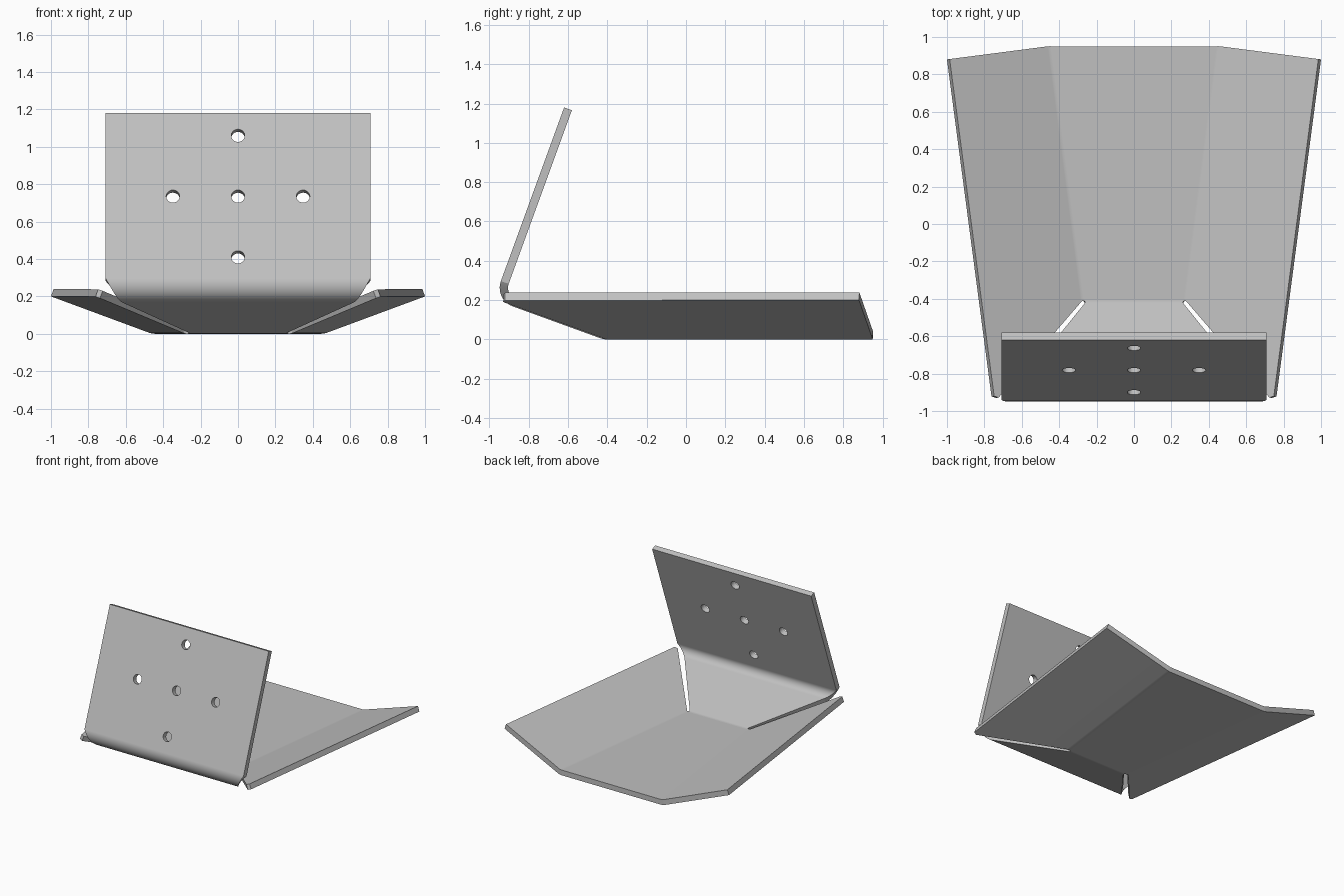
import bpy, bmesh, math
from mathutils import Matrix, Vector

if "Cube" in bpy.data.objects:
    bpy.data.objects.remove(bpy.data.objects["Cube"], do_unlink=True)

THICK = 0.042
TILT = math.radians(20)
SLOPE = math.tan(TILT)

steel = bpy.data.materials.new("grey_steel")
steel.use_nodes = True
grey = (0.53, 0.53, 0.53, 1)
steel.diffuse_color = grey
steel.node_tree.nodes["Principled BSDF"].inputs["Base Color"].default_value = grey


def make_object(name, bm):
    mesh = bpy.data.meshes.new(name)
    bm.to_mesh(mesh)
    bm.free()
    mesh.materials.append(steel)
    obj = bpy.data.objects.new(name, mesh)
    bpy.context.collection.objects.link(obj)
    return obj


def wing_height(x, y):
    # wings rise outward from the slanted fold line
    return SLOPE * (x - 0.46 - (y - 0.95) * 0.13)


# Outer skin of the folded sheet
bm = bmesh.new()
back = {s: bm.verts.new((s * 0.46, 0.95, 0)) for s in (-1, 1)}
notch = {s: bm.verts.new((s * 0.284, -0.405, 0)) for s in (-1, 1)}
ramp = {s: bm.verts.new((s * 0.25, -0.42, 0)) for s in (-1, 1)}

# Floor
bm.faces.new([back[1], back[-1], notch[-1], ramp[-1], ramp[1], notch[1]])
folds = [bm.edges.get((ramp[-1], ramp[1]))]

# Side wings
for s in (-1, 1):
    outline = [(1.0, 0.88), (0.762, -0.922), (0.738, -0.93)]
    verts = [bm.verts.new((s * x, y, wing_height(x, y))) for x, y in outline]
    face = [notch[s]] + verts[::-1] + [back[s]]
    bm.faces.new(face if s > 0 else face[::-1])
    folds.append(bm.edges.get((notch[s], back[s])))

# Front ramp, rounded bend and leaning mounting plate
corner = Vector((-0.976, 0.2023))
along_plate = Vector((math.sin(TILT), math.cos(TILT)))
along_ramp = Vector((math.cos(TILT), -math.sin(TILT)))
radius, steps = 0.1, 10
centre = corner + radius * (along_plate + along_ramp)
rows = []
for i in range(steps + 1):
    t = i / steps
    a = t * math.pi / 2
    p = centre - radius * (math.cos(a) * along_plate + math.sin(a) * along_ramp)
    rows.append((p.x, p.y, 0.62 + 0.088 * t))
rows.append((-0.62, 1.18, 0.708))
left, right = ramp[1], ramp[-1]
for y, z, w in rows:
    new_left, new_right = bm.verts.new((w, y, z)), bm.verts.new((-w, y, z))
    bm.faces.new([left, right, new_right, new_left])
    left, right = new_left, new_right

# Soften the shallow folds, then make all faces point inward to the cradle
bmesh.ops.bevel(bm, geom=folds, offset=0.016, segments=3, profile=0.5, affect='EDGES')
bmesh.ops.recalc_face_normals(bm, faces=bm.faces)
floor = min(bm.faces, key=lambda f: f.calc_center_median().z)
floor.normal_update()
if floor.normal.z < 0:
    bmesh.ops.reverse_faces(bm, faces=bm.faces)
bracket = make_object("folded_bracket", bm)

# Cutters for the five bolt holes
bm = bmesh.new()
for x, z in [(0, 1.06), (0, 0.735), (0, 0.41), (-0.348, 0.735), (0.348, 0.735)]:
    y = corner.x + (z - corner.y) * SLOPE
    bmesh.ops.create_cone(
        bm, cap_ends=True, segments=32, radius1=0.036, radius2=0.036, depth=0.2,
        matrix=Matrix.Translation((x, y, z)) @ Matrix.Rotation(math.pi / 2 - TILT, 4, 'X'))
cutter = make_object("hole_cutter", bm)
cutter.hide_render = True

# Sheet thickness and holes
bpy.ops.object.select_all(action='DESELECT')
bracket.select_set(True)
bpy.context.view_layer.objects.active = bracket
solid = bracket.modifiers.new("thickness", 'SOLIDIFY')
solid.thickness = THICK
solid.offset = 1
solid.use_even_offset = True
holes = bracket.modifiers.new("holes", 'BOOLEAN')
holes.operation = 'DIFFERENCE'
holes.solver = 'EXACT'
holes.object = cutter
for name in ("thickness", "holes"):
    bpy.ops.object.modifier_apply(modifier=name)
bpy.data.objects.remove(cutter, do_unlink=True)

# Smooth bends, flat panels
bpy.ops.object.shade_smooth_by_angle(angle=math.radians(30))
weighted = bracket.modifiers.new("flat_panels", 'WEIGHTED_NORMAL')
weighted.keep_sharp = True
